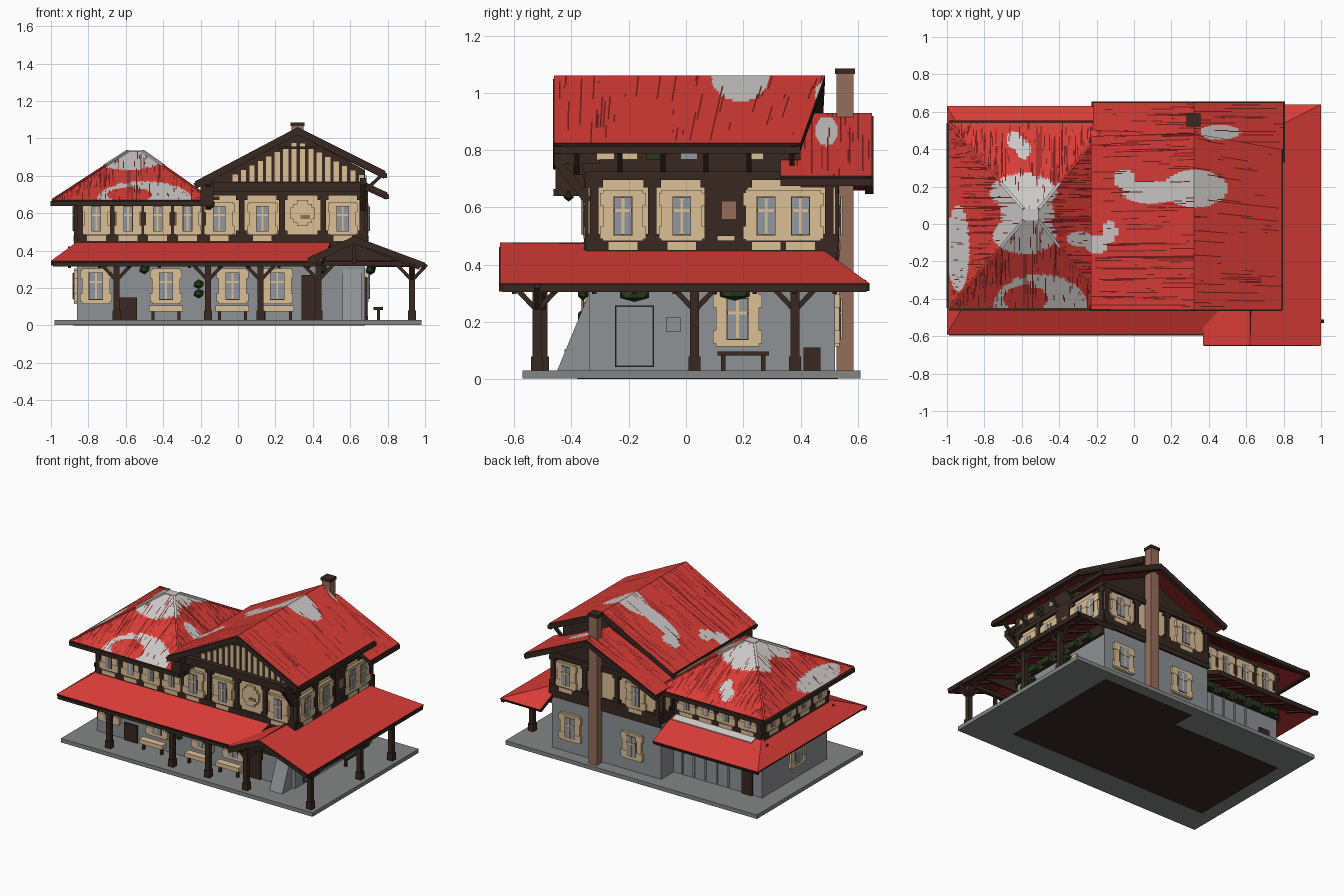
import bpy, bmesh, random
from mathutils import Vector, Matrix

random.seed(4)
start_cube = bpy.data.objects.get("Cube")
if start_cube:
    bpy.data.objects.remove(start_cube)

# ---- flat colours, given as display values and converted to linear
PALETTE = {
    "roof_red": (.85, .245, .225), "roof_streak": (.45, .14, .13), "roof_snow": (.79, .78, .77),
    "dark_timber": (.23, .175, .15), "cream_plaster": (.86, .745, .58), "grey_stone": (.55, .57, .58),
    "slab_grey": (.51, .52, .52), "chimney_brick": (.58, .43, .36), "window_glass": (.57, .59, .62),
    "foliage_green": (.16, .23, .12)}
materials = {}
for label, colour in PALETTE.items():
    mat = bpy.data.materials.new(label)
    mat.use_nodes = True
    linear = [c ** 2.2 for c in colour] + [1]
    mat.diffuse_color = linear
    mat.node_tree.nodes["Principled BSDF"].inputs["Base Color"].default_value = linear
    materials[label] = mat
RED, STREAK, SNOW, WOOD, CREAM, STONE, SLAB, BRICK, GLASS, GREEN = PALETTE
parts = {}


def part(name, mat):
    return parts.setdefault((name, mat), bmesh.new())


def finish(name, bm, mats):
    mesh = bpy.data.meshes.new(name)
    bm.to_mesh(mesh)
    bm.free()
    for m in mats:
        mesh.materials.append(materials[m])
    obj = bpy.data.objects.new(name, mesh)
    bpy.context.collection.objects.link(obj)
    return obj


def box(name, mat, centre, size):
    bmesh.ops.create_cube(part(name, mat), matrix=Matrix.Translation(centre) @ Matrix.Diagonal((*size, 1)))


def span(name, mat, x, y, z):
    box(name, mat, [sum(r) / 2 for r in (x, y, z)], [r[1] - r[0] for r in (x, y, z)])


def beam(name, p, q, thick=.025, mat=WOOD):
    p, q = Vector(p), Vector(q)
    turn = (q - p).to_track_quat('Z', 'Y').to_matrix().to_4x4()
    size = Matrix.Diagonal((thick, thick, (q - p).length, 1))
    bmesh.ops.create_cube(part(name, mat), matrix=Matrix.Translation((p + q) / 2) @ turn @ size)


def prism(name, mat, profile, lo, hi, axis='y'):
    bm = part(name, mat)
    rings = [[bm.verts.new((a, t, z) if axis == 'y' else (t, a, z)) for a, z in profile] for t in (lo, hi)]
    faces = [bm.faces.new(r) for r in rings]
    for i in range(len(profile)):
        faces.append(bm.faces.new((rings[0][i - 1], rings[0][i], rings[1][i], rings[1][i - 1])))
    bmesh.ops.recalc_face_normals(bm, faces=faces)


def plate(name, mat, wall, u, z, w, h, d=.008):
    axis, pos, sign = wall
    c = pos + sign * d / 2
    if axis == 'y':
        box(name, mat, (u, c, z), (w, d, h))
    else:
        box(name, mat, (c, u, z), (d, w, h))


# ---- roof planes: snow patches are ellipses seen from above, streaks run down the slope
SNOW_SPOTS = [(-.59, .17, .18, .1), (-.585, -.06, .17, .1), (-.57, .05, .14, .16), (-.94, -.13, .06, .23),
              (-.64, .45, .04, .05), (-.59, .4, .04, .05), (-.29, -.08, .07, .04), (-.2, -.11, .06, .05),
              (-.13, -.04, .04, .06), (-.05, .24, .06, .05), (.1, .17, .17, .06), (.33, .19, .17, .1),
              (.46, .49, .11, .04)]


def inside(p, spot):
    x, y, rx, ry = spot
    return ((p.x - x) / rx) ** 2 + ((p.y - y) / ry) ** 2 < 1


def is_snow(p):
    arc = inside(p, (-.5, -.44, .25, .17)) and not inside(p, (-.58, -.40, .12, .07))
    return arc or any(inside(p, s) for s in SNOW_SPOTS)


def roof_plane(name, a, b, c, d, streaks=0, hip=False, thick=.028):
    """Eave from a to b, top edge from d to c; a hip keeps its columns square to the eave."""
    a, b, c, d = map(Vector, (a, b, c, d))
    if (b - a).cross(d - a).z < 0:
        a, b, c, d = b, a, d, c
    eave = b - a
    left, right = ((p - a).dot(eave) / eave.length_squared for p in (d, c))
    rise = d - a - eave * left

    def point(u, v):
        if hip:
            return a + eave * u + rise * v * min(1, u / left, (1 - u) / (1 - right))
        return a.lerp(b, u).lerp(d.lerp(c, u), v)

    n, m = (int(eave.length / .005), 26) if streaks else (1, 1)
    bm = bmesh.new()
    grid = [[bm.verts.new(point(i / n, j / m)) for j in range(m + 1)] for i in range(n + 1)]
    for i in range(n):
        dark = False
        for j in range(m):
            face = bm.faces.new((grid[i][j], grid[i + 1][j], grid[i + 1][j + 1], grid[i][j + 1]))
            snow = bool(streaks) and is_snow(face.calc_center_median())
            dark = random.random() < ((.6 if snow else .9) if dark else streaks * (.5 if snow else 1))
            face.material_index = 1 if dark else 2 if snow else 0
    bmesh.ops.remove_doubles(bm, verts=bm.verts, dist=.0001)
    # top colours, then their dark red undersides, then the timber rim
    obj = finish(name, bm, [RED, STREAK, SNOW, STREAK, STREAK, STREAK, WOOD])
    shell = obj.modifiers.new("thickness", 'SOLIDIFY')
    shell.thickness, shell.offset = thick, -1
    shell.material_offset, shell.material_offset_rim = 3, 6


# main gable roof
ridge_front, ridge_back = (.32, -.46, 1.06), (.32, .485, 1.06)
roof_plane("main_roof_right", (.79, -.46, .825), (.79, .4, .825), ridge_back, ridge_front, .012)
roof_plane("main_roof_left", (-.23, -.46, .77), (-.23, .47, .77), ridge_back, ridge_front, .025)
# lower gable roof at the back
low_front, low_back = (.32, .33, .93), (.32, .65, .93)
roof_plane("back_roof_right", (.8, .33, .71), (.8, .65, .71), low_back, low_front, .02)
roof_plane("back_roof_left", (-.22, .36, .685), (-.22, .65, .685), low_back, low_front, .02)
# hipped roof of the left wing
hip_eave = [(-.99, -.45, .67), (-.14, -.45, .67), (-.14, .54, .67), (-.99, .54, .67)]
hip_top = [(-.59, .02, .93), (-.51, .02, .93), (-.51, .08, .93), (-.59, .08, .93)]
drop = Vector((0, 0, .018))
for i, side in enumerate(("front", "right", "back", "left")):
    k = (i + 1) % 4
    roof_plane("wing_roof_" + side, hip_eave[i], hip_eave[k], hip_top[k], hip_top[i], .045, True)
    beam("wing_eave_trim", Vector(hip_eave[i]) - drop, Vector(hip_eave[k]) - drop)
    foot = Vector(hip_top[i]).lerp(Vector(hip_eave[i]), .3)
    beam("wing_hip_snow", hip_top[i], foot, .016, SNOW)
    beam("wing_hip_cap", foot, hip_eave[i], .012, RED)
prism("wing_roof_cap", SNOW, [(-.59, .928), (-.51, .928), (-.51, .934), (-.59, .934)], .02, .08)
span("wing_eave_end", WOOD, (-.2, -.13), (-.455, -.35), (.655, .76))

# porch roofs around the ground floor
roof_plane("porch_roof_front", (-1, -.59, .345), (.45, -.59, .345), (.5, -.33, .455), (-.85, -.33, .455))
roof_plane("porch_roof_left", (-1, -.59, .345), (-1, .63, .345), (-.85, .37, .455), (-.85, -.33, .455))
roof_plane("porch_roof_back", (-1, .63, .345), (-.18, .63, .345), (-.18, .37, .455), (-.85, .37, .455))
roof_plane("porch_roof_right", (1, -.65, .335), (1, .64, .335), (.65, .46, .465), (.62, -.65, .477))
roof_plane("porch_gable_left", (.37, -.65, .36), (.37, -.3, .36), (.62, -.3, .477), (.62, -.65, .477))
roof_plane("porch_hip_back", (1, .64, .335), (.69, .64, .335), (.65, .46, .465), (.65, .46, .465))
prism("porch_snow", SNOW, [(.38, .452), (.44, .427), (.44, .433), (.38, .458)], -.82, -.2, 'x')

# ---- base slab and wall bodies
span("base_slab", SLAB, (-.98, .98), (-.57, .61), (.002, .03))
span("base_underside", WOOD, (-.88, .68), (-.38, .37), (0, .006))
span("base_underside", WOOD, (-.03, .68), (.36, .53), (0, .006))
for mat, name, z, top in ((STONE, "ground_wall", .03, .44), (CREAM, "upper_wall", .43, .67)):
    span(name, mat, (-.86, -.1), (-.34, .38), (z, top))
    span(name, mat, (-.17, .68), (-.339, .52), (z, top))
span("upper_wall", CREAM, (-.17, .68), (-.339, .4), (.66, .705))
span("wing_attic", WOOD, (-.86, -.1), (-.34, .38), (.665, .69))
gable_profile = [(-.17, .7), (.68, .7), (.68, .83), (.32, 1.02), (-.17, .76)]
prism("main_gable_wall", WOOD, gable_profile, -.36, .4)
prism("back_gable_wall", WOOD, [(-.17, .66), (.68, .66), (.68, .73), (.32, .89), (-.17, .67)], .36, .52)
prism("corner_buttress", STONE, [(-.45, .03), (-.33, .03), (-.33, .32)], .56, .66, 'x')

FRONT, RIGHT, BACK = ('y', -.34, -1), ('x', .68, 1), ('y', .52, 1)
LEFT, WING_BACK, WING_END = ('x', -.86, -1), ('y', .38, 1), ('x', -.17, -1)


def window(wall, u, z, w=.06, h=.13):
    plate("window_surround", CREAM, wall, u, z, w + .08, h + .05, .016)
    for row in (-1, 1):
        plate("window_quoin", CREAM, wall, u, z + row * h * .45, w + .1, .045, .018)
    plate("window_shadow", WOOD, wall, u, z, w + .006, h + .006, .019)
    plate("window_pane", GLASS, wall, u, z, w, h, .022)
    plate("window_bar", CREAM, wall, u, z, .01, h, .026)
    plate("window_bar", CREAM, wall, u, z + h * .15, w, .01, .026)


def timber_frame(wall, lo, hi, studs, windows, w=.06, top=.71):
    mid, length = (lo + hi) / 2, hi - lo
    plate("timber_rail", WOOD, wall, mid, .455, length, .06, .016)
    plate("timber_rail", WOOD, wall, mid, top, length, .03, .016)
    for u in studs:
        plate("timber_stud", WOOD, wall, u, (top + .46) / 2, .03, top - .46, .014)
        plate("timber_block", WOOD, wall, u, .495, .06, .025, .012)
        plate("timber_block", WOOD, wall, u, top - .025, .06, .03, .012)
    for u in windows:
        window(wall, u, .57, w)
        plate("plaster_patch", CREAM, wall, u, .466, .1, .028, .02)


def ground_rail(wall, lo, hi, bottom=.34):
    """Dark boards and trailing leaves tucked under the porch roof."""
    plate("ground_rail", WOOD, wall, (lo + hi) / 2, (bottom + .43) / 2, hi - lo, .43 - bottom, .02)
    for i in range(int((hi - lo) / .13)):
        plate("porch_leaves", GREEN, wall, lo + .07 + i * .13, .365, .07, .04, .05)


LOW = .675
timber_frame(FRONT, -.86, -.17, (-.845, -.67, -.507, -.35, -.18), (-.757, -.588, -.43, -.27), .045, LOW)
timber_frame(FRONT, -.17, .69, (.02, .235, .455, .665), (-.1, .13, .56))
timber_frame(RIGHT, -.35, .53, (-.32, -.118, .08, .2, .5), (-.22, -.015, .28, .4))
timber_frame(BACK, -.17, .69, (-.15, .17, .42, .665), (.02, .56), top=.69)
timber_frame(LEFT, -.34, .38, (-.325, -.15, .02, .19, .365), (-.24, -.065, .105, .28), .045, LOW)
timber_frame(WING_BACK, -.86, -.17, (-.845, -.67, -.507, -.35, -.2), (-.757, -.588, -.43, -.28), .045, LOW)
timber_frame(WING_END, .38, .52, (.4, .505), (), top=LOW)
for wall, lo, hi in ((FRONT, -.86, .68), (RIGHT, -.34, .52), (LEFT, -.34, .38), (WING_BACK, -.86, -.17)):
    ground_rail(wall, lo, hi)
plate("back_band", WOOD, BACK, .255, .42, .86, .05, .014)

# shuttered bay on the right side, rosette on the front
plate("shutter_panel", WOOD, RIGHT, .14, .6, .1, .2, .016)
plate("shutter_pane", BRICK, RIGHT, .15, .59, .05, .06, .02)
for w, h in ((.06, .14), (.13, .06), (.1, .1)):
    plate("rosette", CREAM, FRONT, .345, .6, w, h, .016)
plate("rosette_centre", BRICK, FRONT, .36, .58, .05, .02, .02)

# ---- front gable: slats, tie beam, bargeboards and brackets
slat_wall = ('y', -.36, -1)
for i in range(17):
    x = -.06 + i * .045
    top = .985 - .53 * abs(x - .32)
    if top > .8:
        plate("gable_slat", CREAM, slat_wall, x, (top + .77) / 2, .028, top - .77)
plate("gable_tie", WOOD, slat_wall, .255, .74, .87, .05, .035)
plate("gable_collar", WOOD, slat_wall, .32, .95, .2, .015, .02)
for x, z, y_back in ((-.23, .745, .45), (.785, .8, .38)):
    beam("bargeboard", (x, -.45, z), (.32, -.45, 1.035), .03)
    beam("bargeboard", (x, y_back, z), (.32, .465, 1.03), .03)
for x, z in ((-.22, .66), (.8, .685)):
    beam("back_bargeboard", (x, .64, z), (.32, .64, .905), .03)
for x in (-.16, .67):
    beam("gable_bracket", (x, -.34, .62), (x, -.45, .76), .03)
    beam("gable_purlin", (x, -.46, .77), (x, -.3, .77), .035)
beam("main_eave_trim", (.785, -.46, .8), (.785, .4, .8))
beam("back_eave_trim", (.795, .33, .688), (.795, .65, .688))
for i in range(6):
    y = -.38 + i * .15
    beam("eave_brace", (.68, y, .72), (.77, y, .805), .018)
for y, mat in ((-.28, CREAM), (-.2, CREAM), (-.11, GREEN), (.01, GLASS), (.24, CREAM)):
    plate("attic_pane", mat, RIGHT, y, .785, .06, .035)

# ---- chimney
span("chimney", BRICK, (.285, .35), (.525, .585), (.03, 1.07))
span("chimney_cap", WOOD, (.28, .355), (.52, .59), (1.065, 1.085))

# ---- ground floor windows and doors
for wall, spots in ((FRONT, (-.76, -.385, -.03, .21)), (RIGHT, (.18,)), (BACK, (.53, .05)), (LEFT, (0,))):
    for u in spots:
        window(wall, u, .21, .07, .14)
DOORS = ((FRONT, -.59, .1, .12), (FRONT, .38, .08, .24), (RIGHT, .44, .06, .08), (WING_BACK, -.75, .08, .2))
for wall, u, w, h in DOORS:
    plate("dark_door", WOOD, wall, u, .03 + h / 2, w, h, .015)
plate("side_door_frame", WOOD, RIGHT, -.18, .15, .135, .215, .009)
plate("side_door", STONE, RIGHT, -.18, .15, .125, .205, .014)
plate("notice_board", STONE, RIGHT, -.045, .19, .05, .05)
plate("notice_board", STONE, FRONT, .6, .2, .07, .14)
for i in range(5):
    plate("back_plank", STONE, WING_BACK, -.6 + i * .09, .19, .012, .3)

# ---- porch posts with feet and braces
for x, y in ((-.65, -.5), (-.16, -.5), (.12, -.5), (.43, -.52), (.93, -.52), (.93, .03), (.93, .38)):
    span("post_foot", WOOD, (x - .021, x + .021), (y - .021, y + .021), (.03, .08))
    span("post", WOOD, (x - .016, x + .016), (y - .016, y + .016), (.03, .345))
    for s in (-1, 1):
        if y < 0:
            beam("post_brace", (x, y, .24), (x + s * .08, y, .325), .018)
        if x > .9:
            beam("post_brace", (x, y, .24), (x, y + s * .08, .325), .018)
beam("porch_beam", (-.95, -.5, .33), (.95, -.51, .33))
beam("porch_beam", (.93, -.62, .33), (.93, .6, .33))
beam("porch_gable_barge", (.38, -.64, .335), (.62, -.64, .45))
beam("porch_gable_barge", (.99, -.64, .318), (.62, -.64, .45))
beam("porch_gable_king_post", (.62, -.63, .33), (.62, -.63, .45), .02)
prism("porch_gable_infill", WOOD, [(.42, .345), (.9, .345), (.62, .44)], -.42, -.41)
beam("porch_eave_trim", (-.99, -.585, .325), (.42, -.585, .325), .02)
beam("porch_eave_trim", (.99, -.64, .315), (.99, .63, .315), .02)
for i in range(9):
    x, y = -.9 + i * .16, -.6 + i * .14
    beam("porch_rafter", (x, -.58, .315), (x, -.34, .415), .016)
    beam("porch_rafter", (.97, y, .305), (.69, y, .415), .016)
    if x < -.2:
        beam("porch_rafter", (x, .61, .32), (x, .38, .415), .016)

# ---- benches and hanging plants
for x, y, along, mat in ((-.385, -.4, 0, CREAM), (-.03, -.4, 0, CREAM), (.21, -.4, 0, CREAM), (.75, .2, 1, WOOD)):
    size = (.05, .18) if along else (.18, .05)
    box("bench_seat", mat, (x, y, .09), (*size, .03 - .015 * along))
    for s in (-1, 1):
        foot = (x, y + s * .07, .06) if along else (x + s * .07, y, .06)
        box("bench_leg", WOOD, foot, (.016, .016, .06))
for spot in ((-.21, -.36, .17), (-.21, -.36, .22), (-.5, -.36, .3), (.45, -.36, .3), (.71, -.18, .295),
             (.71, .17, .3), (-.15, -.41, .645)):
    shape = Matrix.Translation(spot) @ Matrix.Diagonal((.03, .06 if spot[0] > .5 else .02, .025, 1))
    bmesh.ops.create_icosphere(part("hanging_plant", GREEN), subdivisions=1, radius=1, matrix=shape)

for (name, mat), bm in parts.items():
    finish(name, bm, [mat])
